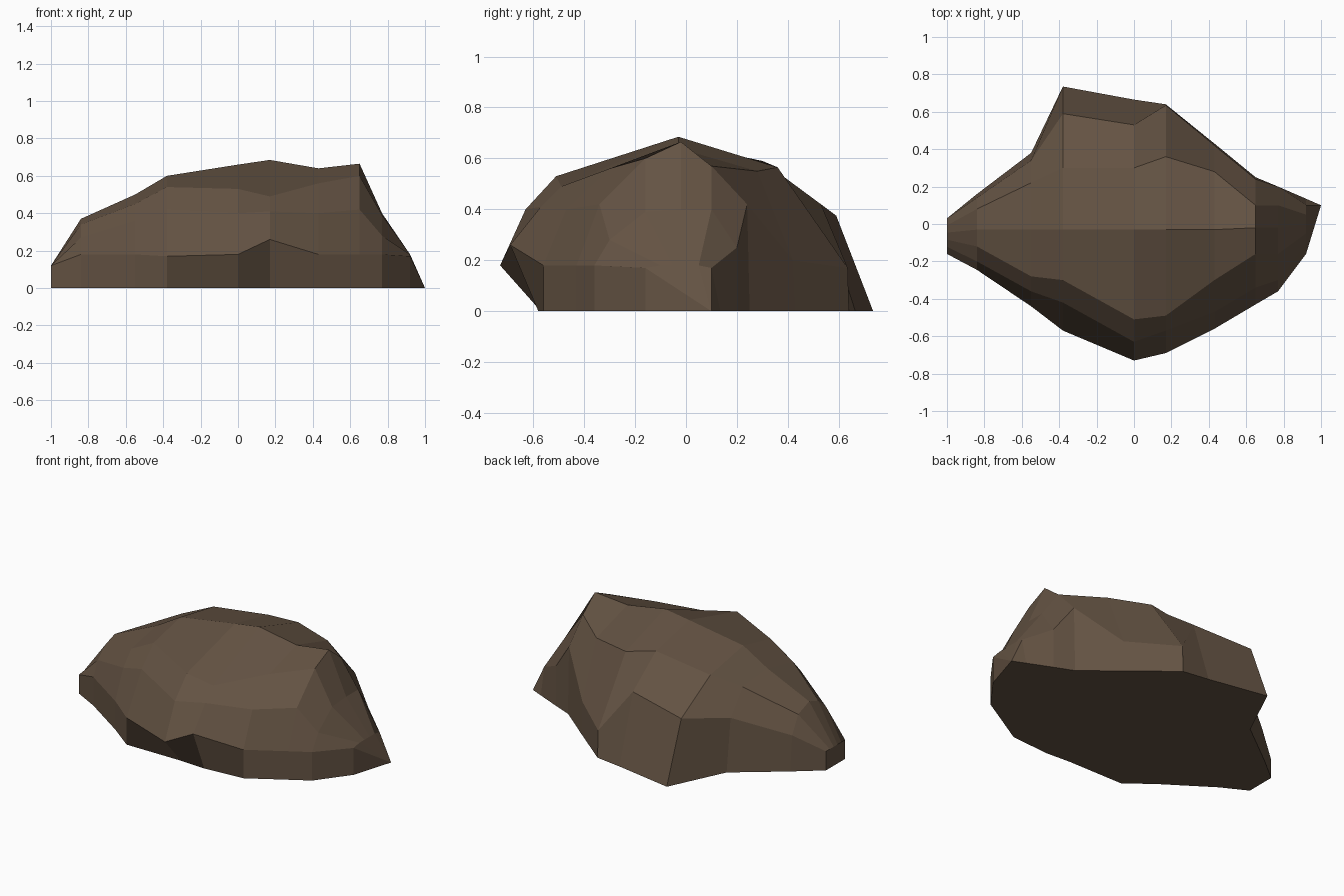
import bpy, bmesh

# Cross-sections along x: x, front base y, six (y, z) points over the top, back base y
SECTIONS = [
    (-0.84, -0.245, (-0.245, 0.18), (-0.20, 0.27), (-0.12, 0.34), (-0.03, 0.37), (0.08, 0.33), (0.14, 0.22), 0.16),
    (-0.55, -0.44, (-0.44, 0.18), (-0.36, 0.36), (-0.28, 0.45), (-0.03, 0.50), (0.22, 0.48), (0.34, 0.33), 0.38),
    (-0.38, -0.57, (-0.57, 0.17), (-0.42, 0.42), (-0.30, 0.54), (-0.03, 0.60), (0.30, 0.54), (0.59, 0.375), 0.735),
    (0.00, -0.57, (-0.73, 0.18), (-0.63, 0.40), (-0.51, 0.53), (-0.03, 0.66), (0.30, 0.59), (0.53, 0.42), 0.665),
    (0.17, -0.58, (-0.69, 0.26), (-0.57, 0.41), (-0.49, 0.49), (-0.03, 0.685), (0.36, 0.565), (0.635, 0.17), 0.64),
    (0.43, -0.56, (-0.56, 0.18), (-0.47, 0.40), (-0.30, 0.56), (-0.03, 0.64), (0.28, 0.55), (0.42, 0.20), 0.43),
    (0.65, -0.43, (-0.43, 0.18), (-0.34, 0.42), (-0.16, 0.60), (-0.02, 0.665), (0.10, 0.57), (0.24, 0.42), 0.25),
    (0.77, -0.36, (-0.36, 0.18), (-0.30, 0.28), (-0.16, 0.39), (-0.02, 0.40), (0.10, 0.40), (0.20, 0.25), 0.20),
    (0.92, -0.16, (-0.16, 0.17), (-0.10, 0.18), (-0.05, 0.18), (0.00, 0.18), (0.05, 0.18), (0.10, 0.17), 0.135),
]

bm = bmesh.new()


def add_ring(x, profile):
    return [bm.verts.new((x, y, z)) for y, z in profile]


# Blunt left end, then the body sections
left = [(-0.16, 0)] + [(-0.16 + 0.038 * i, 0.12) for i in range(6)] + [(0.03, 0)]
rings = [add_ring(-1, left)]
for x, front, *upper, back in SECTIONS:
    rings.append(add_ring(x, [(front, 0), *upper, (back, 0)]))
tip = bm.verts.new((1, 0.10, 0))

# Skin between neighbouring sections
for a, b in zip(rings, rings[1:]):
    for i in range(len(a) - 1):
        bm.faces.new((a[i], b[i], b[i + 1], a[i + 1]))

# Left end face, pointed right end and flat underside
bm.faces.new(rings[0])
last = rings[-1]
for i in range(len(last) - 1):
    bm.faces.new((last[i], tip, last[i + 1]))
bm.faces.new([r[0] for r in rings] + [tip] + [r[-1] for r in reversed(rings)])
bmesh.ops.recalc_face_normals(bm, faces=bm.faces)

# Rock object, flat shaded in one brown
mesh = bpy.data.meshes.new("rock")
bm.to_mesh(mesh)
bm.free()
brown = bpy.data.materials.new("brown stone")
brown.diffuse_color = (0.127, 0.086, 0.056, 1)
mesh.materials.append(brown)
rock = bpy.data.objects.new("rock", mesh)
bpy.context.collection.objects.link(rock)
